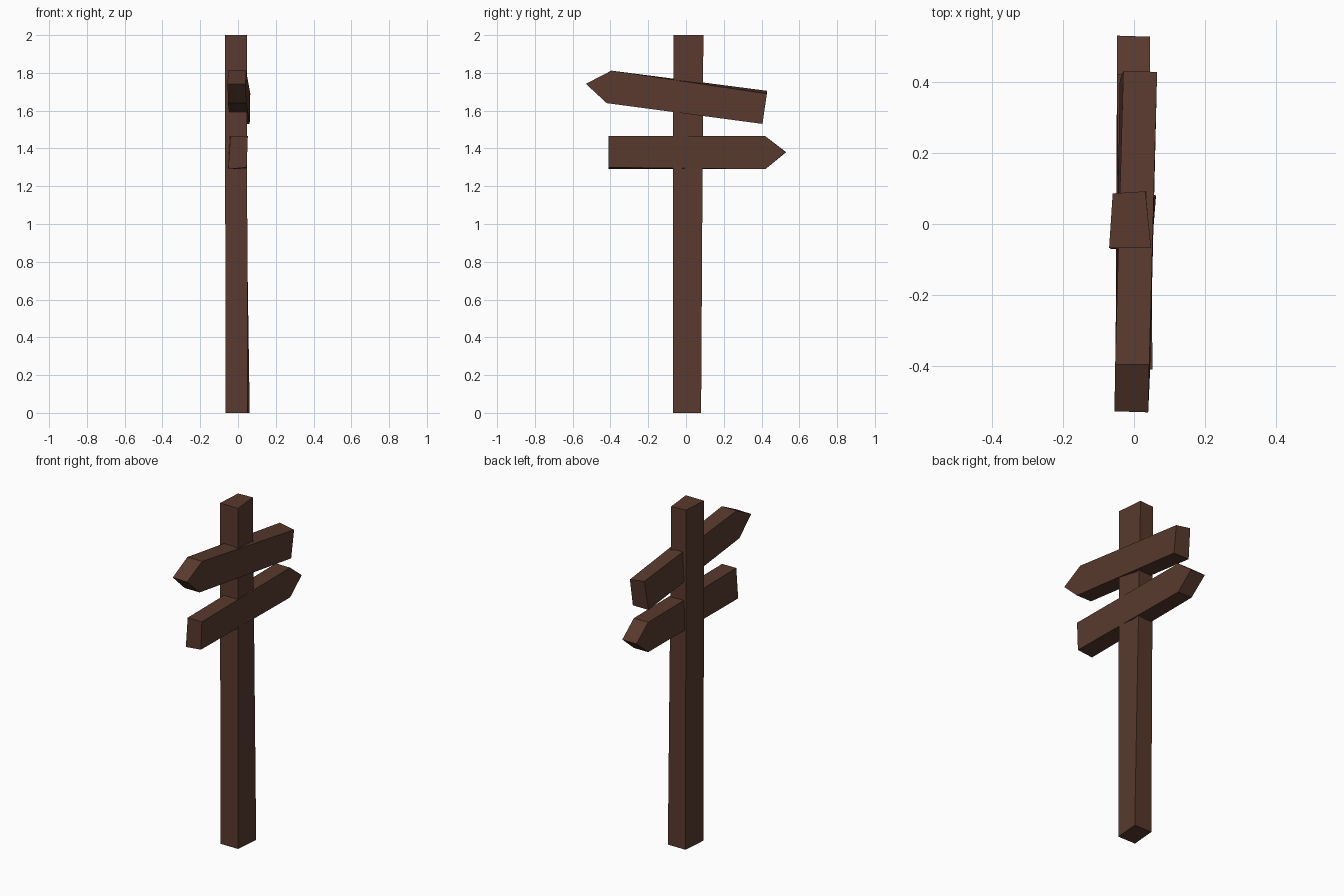
import bpy

wood = bpy.data.materials.new("dark_wood")
wood.diffuse_color = (0.10, 0.042, 0.027, 1)


def loft(name, side_a, side_b):
    """Solid between two matching outlines."""
    n = len(side_a)
    faces = [tuple(reversed(range(n))), tuple(range(n, 2 * n))]
    faces += [(i, (i + 1) % n, n + (i + 1) % n, n + i) for i in range(n)]
    mesh = bpy.data.meshes.new(name)
    mesh.from_pydata(side_a + side_b, [], faces)
    mesh.materials.append(wood)
    obj = bpy.data.objects.new(name, mesh)
    bpy.context.collection.objects.link(obj)
    return obj


def board(name, left, right):
    """Arrow board from (x, y, z) outlines of its left and right faces."""
    return loft(name, left, right)


# Slightly twisted, hand-cut post
loft("post",
     [(-0.065, -0.07, 0), (0.05, -0.07, 0), (0.062, 0.08, 0), (-0.053, 0.08, 0)],
     [(-0.07, -0.067, 2), (0.048, -0.067, 2), (0.032, 0.092, 2), (-0.06, 0.086, 2)])

# Lower arrow pointing to +y
board("lower_arrow_board",
      [(-0.052, -0.41, 1.29), (-0.048, 0.42, 1.29), (-0.048, 0.53, 1.38),
       (-0.048, 0.42, 1.465), (-0.04, -0.41, 1.465)],
      [(0.046, -0.41, 1.30), (0.045, 0.42, 1.29), (0.045, 0.527, 1.38),
       (0.045, 0.42, 1.465), (0.052, -0.41, 1.465)])

# Upper arrow pointing to -y, tilted
board("upper_arrow_board",
      [(-0.04, 0.405, 1.53), (-0.03, 0.43, 1.705), (-0.053, -0.395, 1.812),
       (-0.055, -0.527, 1.742), (-0.053, -0.42, 1.64)],
      [(0.062, 0.405, 1.53), (0.065, 0.428, 1.69), (0.043, -0.395, 1.812),
       (0.04, -0.53, 1.742), (0.045, -0.42, 1.64)])
